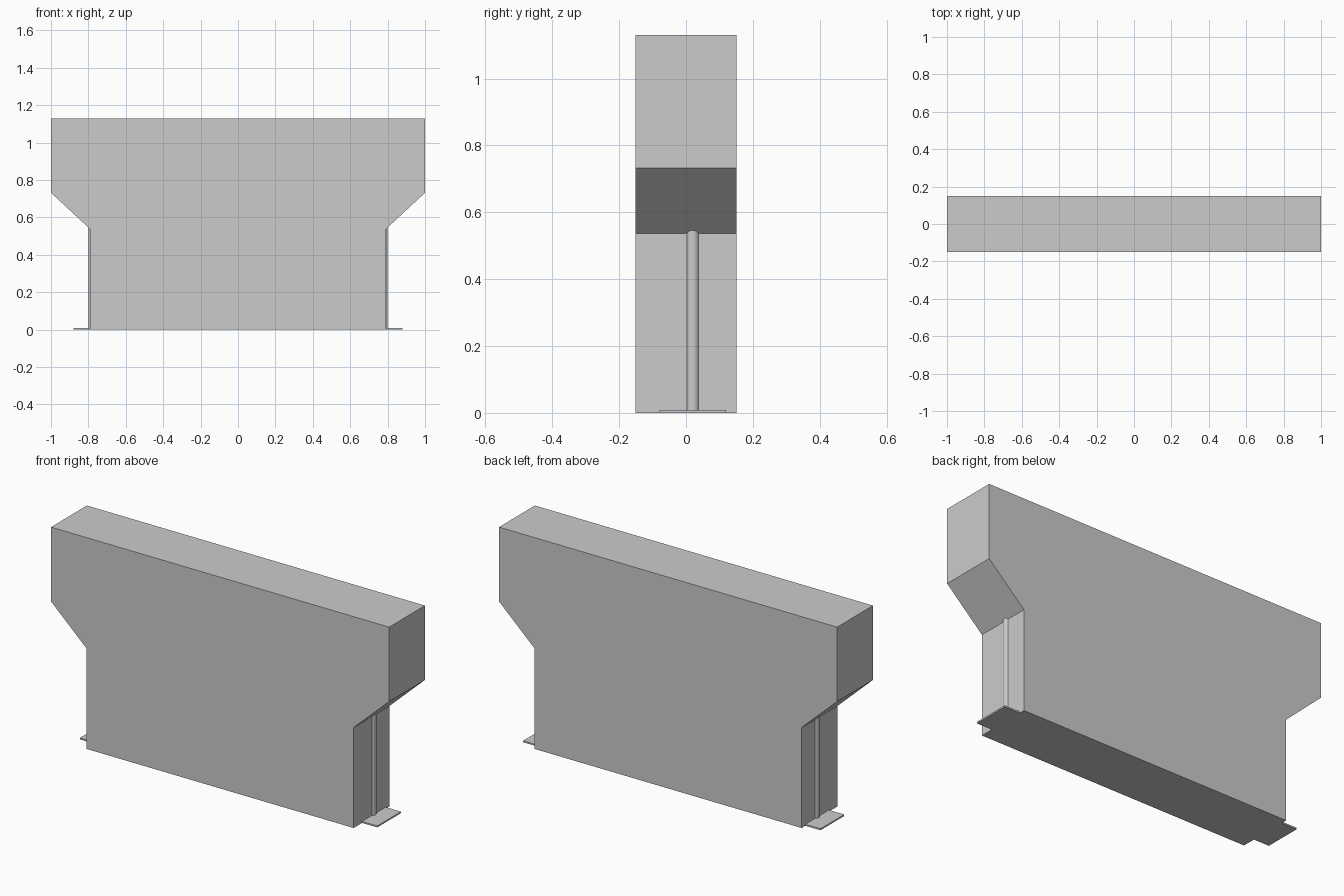
import bpy, bmesh

if "Cube" in bpy.data.objects:
    bpy.data.objects.remove(bpy.data.objects["Cube"])

BODY_Y = 0.151      # half depth of the slab
POST_X, POST_Y = 0.78, 0.02


def add_object(name, bm):
    bmesh.ops.recalc_face_normals(bm, faces=bm.faces)
    mesh = bpy.data.meshes.new(name)
    bm.to_mesh(mesh)
    bm.free()
    obj = bpy.data.objects.new(name, mesh)
    bpy.context.collection.objects.link(obj)
    return obj


# Slab with flared upper part: mirrored half profile extruded along y
half = [(0.79, 0.0), (0.79, 0.537), (1.0, 0.732), (1.0, 1.13)]
profile = half + [(-x, z) for x, z in reversed(half)]
bm = bmesh.new()
face = bm.faces.new([bm.verts.new((x, -BODY_Y, z)) for x, z in profile])
ext = bmesh.ops.extrude_face_region(bm, geom=[face])
verts = [g for g in ext["geom"] if isinstance(g, bmesh.types.BMVert)]
bmesh.ops.translate(bm, verts=verts, vec=(0, 2 * BODY_Y, 0))
add_object("panel_body", bm)

for side, sx in (("left", -1), ("right", 1)):
    # Round post half sunk into the end of the slab
    bpy.ops.mesh.primitive_cylinder_add(
        vertices=32, radius=0.02, depth=0.6, location=(sx * POST_X, POST_Y, 0.304))
    post = bpy.context.object
    post.name = side + "_post"
    bpy.ops.object.shade_smooth_by_angle()

    # Square foot plate under the post
    bpy.ops.mesh.primitive_cube_add(size=1, location=(sx * POST_X, POST_Y, 0.004))
    plate = bpy.context.object
    plate.name = side + "_foot_plate"
    plate.scale = (0.2, 0.2, 0.008)
